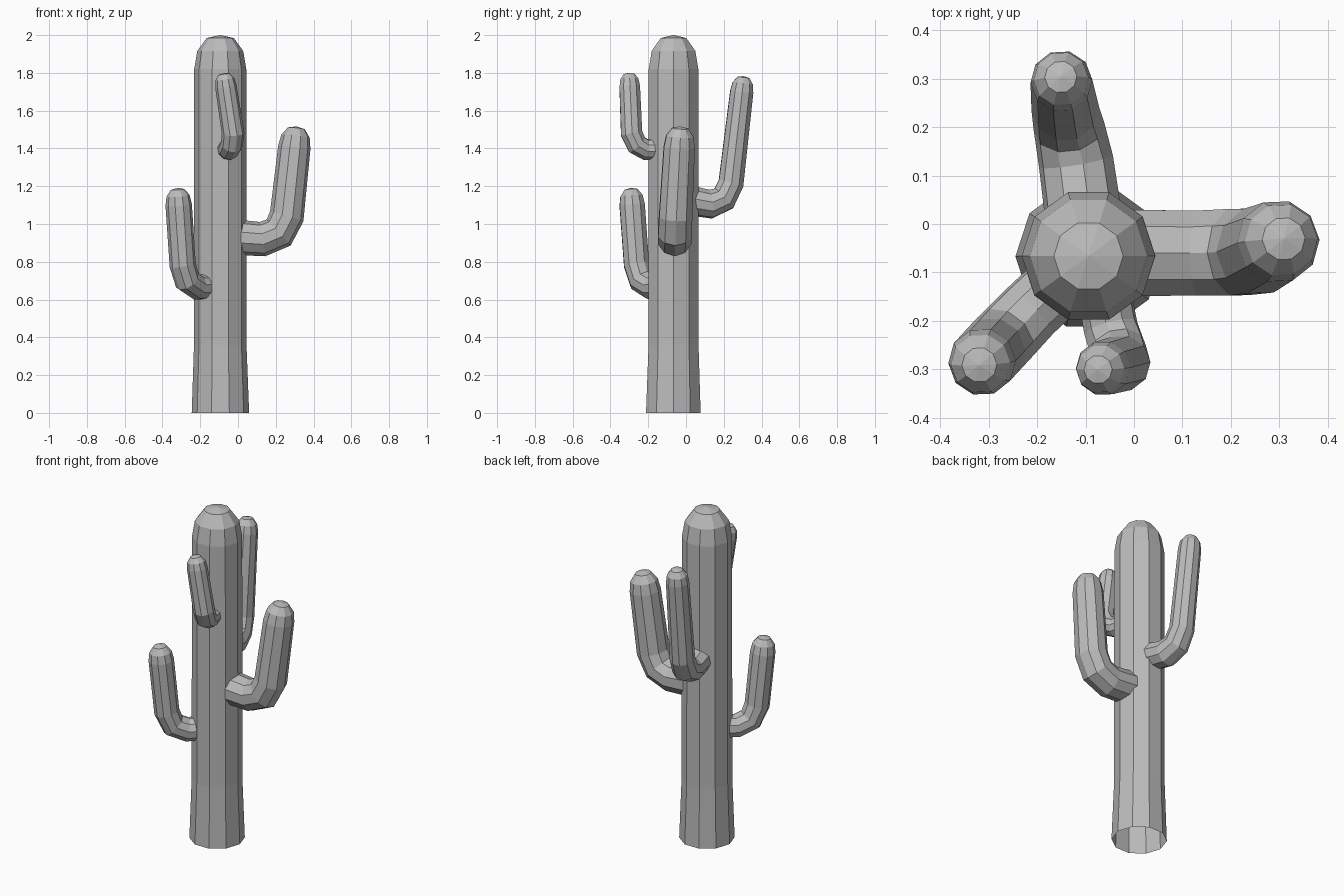
import bpy
import bmesh
import math
from mathutils import Vector

SIDES = 10
# Rounded tip: (distance past the last ring, radius), both relative to its radius
TIP = [(0.7, 0.88), (1.19, 0.52)]
TIP_HEIGHT = 1.31

cube = bpy.data.objects.get("Cube")
if cube:
    bpy.data.objects.remove(cube, do_unlink=True)

grey = bpy.data.materials.new("plain grey")
grey.use_nodes = True
grey.diffuse_color = (0.5, 0.5, 0.5, 1)
grey.node_tree.nodes["Principled BSDF"].inputs["Base Color"].default_value = (0.5, 0.5, 0.5, 1)


def stem(name, path):
    """Sweep a ten-sided ring along (x, y, z, radius) points and round off the end."""
    points = [Vector(p[:3]) for p in path]
    radii = [p[3] for p in path]
    steps = [(b - a).normalized() for a, b in zip(points, points[1:])]
    aims = [steps[0]] + [(a + b).normalized() for a, b in zip(steps, steps[1:])] + [steps[-1]]

    # Add the tip rings
    end, direction, radius = points[-1], steps[-1], radii[-1]
    for offset, scale in TIP:
        points.append(end + direction * offset * radius)
        radii.append(scale * radius)
        aims.append(direction)

    # Carry the ring's frame along the path so that it does not twist
    turn = Vector((0, 0, 1)).rotation_difference(aims[0])
    across, up = turn @ Vector((1, 0, 0)), turn @ Vector((0, 1, 0))
    bm = bmesh.new()
    rings = []
    previous = aims[0]
    for centre, r, aim in zip(points, radii, aims):
        turn = previous.rotation_difference(aim)
        across, up = turn @ across, turn @ up
        previous = aim
        angles = [math.tau * i / SIDES for i in range(SIDES)]
        rings.append([bm.verts.new(centre + r * (across * math.cos(a) + up * math.sin(a)))
                      for a in angles])
    for low, high in zip(rings, rings[1:]):
        for i in range(SIDES):
            j = (i + 1) % SIDES
            bm.faces.new((low[i], low[j], high[j], high[i]))
    apex = bm.verts.new(end + direction * TIP_HEIGHT * radius)
    for i in range(SIDES):
        bm.faces.new((rings[-1][i], rings[-1][(i + 1) % SIDES], apex))

    mesh = bpy.data.meshes.new(name)
    bm.to_mesh(mesh)
    bm.free()
    mesh.materials.append(grey)
    obj = bpy.data.objects.new(name, mesh)
    bpy.context.collection.objects.link(obj)
    return obj


# Trunk, flared and open at the foot
stem("trunk", [(-0.093, -0.067, 0, 0.152), (-0.094, -0.066, 0.36, 0.139),
               (-0.094, -0.066, 1.82, 0.138)])

# Thick arm on the left side
stem("left_arm", [(-0.01, -0.06, 0.93, 0.094), (0.13, -0.06, 0.92, 0.092),
                  (0.215, -0.058, 0.955, 0.094), (0.258, -0.055, 1.04, 0.092),
                  (0.298, -0.036, 1.405, 0.086)])

# Low arm at the front right
stem("low_front_arm", [(-0.14, -0.11, 0.67, 0.068), (-0.215, -0.18, 0.665, 0.068),
                       (-0.268, -0.235, 0.7, 0.07), (-0.293, -0.262, 0.785, 0.07),
                       (-0.314, -0.285, 1.1, 0.07)])

# Small high arm at the front
stem("high_front_arm", [(-0.06, -0.15, 1.395, 0.056), (-0.048, -0.215, 1.395, 0.057),
                        (-0.033, -0.26, 1.42, 0.059), (-0.026, -0.288, 1.48, 0.06),
                        (-0.064, -0.298, 1.727, 0.057)])

# Tall arm at the back
stem("back_arm", [(-0.105, 0.02, 1.125, 0.08), (-0.12, 0.13, 1.105, 0.078),
                  (-0.134, 0.2, 1.135, 0.074), (-0.142, 0.238, 1.215, 0.07),
                  (-0.15, 0.295, 1.7, 0.064)])
